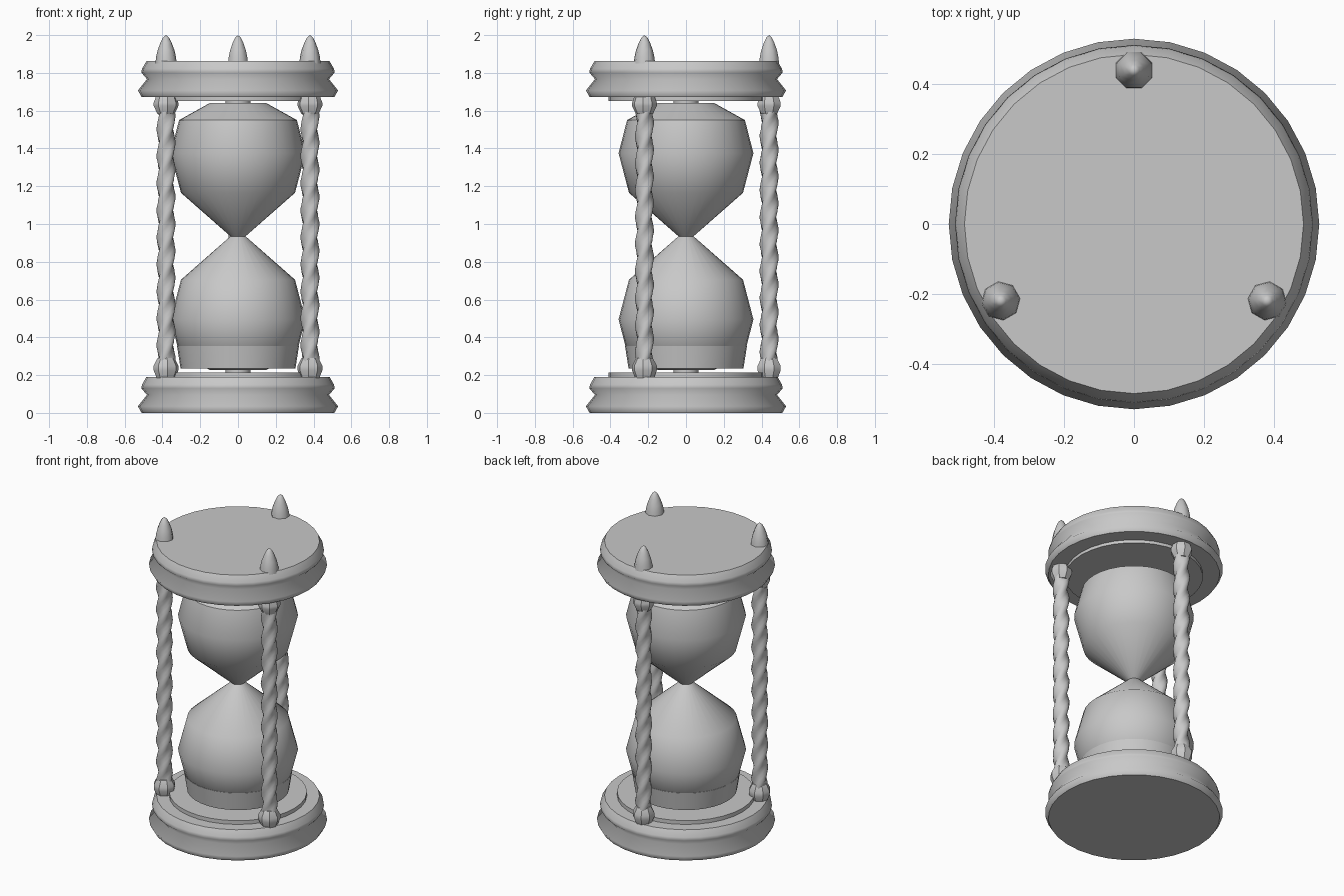
import bpy, bmesh, math
from math import pi, sin, cos, radians

if "Cube" in bpy.data.objects:
    bpy.data.objects.remove(bpy.data.objects["Cube"])

gray = bpy.data.materials.new("plain gray")
gray.diffuse_color = (0.58, 0.58, 0.58, 1)
gray.use_nodes = True
gray.node_tree.nodes["Principled BSDF"].inputs["Base Color"].default_value = gray.diffuse_color


def lathe(name, profile, n=32, pos=(0, 0), start=0.0, sharp=40, lobe=None):
    """Revolve (radius, z) points, low to high; lobe(angle, z) adds to the radius."""
    bm = bmesh.new()
    rings = []
    for r, z in profile:
        if r == 0:
            rings.append([bm.verts.new((pos[0], pos[1], z))])
            continue
        ring = []
        for i in range(n):
            a = start + 2 * pi * i / n
            rr = r + (lobe(a, z) if lobe else 0)
            ring.append(bm.verts.new((pos[0] + rr * cos(a), pos[1] + rr * sin(a), z)))
        rings.append(ring)
    for lo, hi in zip(rings, rings[1:]):
        for i in range(n):
            j = (i + 1) % n
            if len(hi) == 1:
                f = bm.faces.new((lo[i], lo[j], hi[0]))
            elif len(lo) == 1:
                f = bm.faces.new((lo[0], hi[j], hi[i]))
            else:
                f = bm.faces.new((lo[i], lo[j], hi[j], hi[i]))
            f.smooth = True
    # flat end caps
    if len(rings[0]) > 1:
        bm.faces.new(rings[0][::-1])
    if len(rings[-1]) > 1:
        bm.faces.new(rings[-1])
    bm.normal_update()
    for e in bm.edges:
        if e.calc_face_angle(0) > radians(sharp) or not all(f.smooth for f in e.link_faces):
            e.smooth = False
    me = bpy.data.meshes.new(name)
    bm.to_mesh(me)
    bm.free()
    me.materials.append(gray)
    ob = bpy.data.objects.new(name, me)
    bpy.context.collection.objects.link(ob)
    return ob


# moulded end plates (same way up) with inner discs and glass seats
molding = [(0.51, 0), (0.53, 0.035), (0.482, 0.095), (0.512, 0.13), (0.508, 0.15), (0.485, 0.19)]
lathe("base_plate", molding, sharp=100)
lathe("top_plate", [(r, z + 1.672) for r, z in molding], sharp=100)
lathe("base_disc", [(0.41, 0.18), (0.41, 0.215)])
lathe("top_disc", [(0.41, 1.652), (0.41, 1.69)])
lathe("lower_seat", [(0.065, 0.2), (0.065, 0.24)])
lathe("upper_seat", [(0.065, 1.63), (0.065, 1.66)])

# glass bulbs meeting at the neck
lathe("glass", [(0.15, 0.228), (0.30, 0.31), (0.312, 0.32), (0.357, 0.495), (0.302, 0.705),
                (0.04, 0.935), (0.302, 1.165), (0.357, 1.375), (0.312, 1.55), (0.15, 1.64)])
# sand
lathe("lower_sand", [(0.304, 0.235), (0.323, 0.355)])
lathe("upper_sand", [(0.03, 0.94), (0.296, 1.167), (0.328, 1.28)])


# three twisted posts with collars and finials
def twist(a, z):
    return 0.008 * cos(3 * a - 2 * pi * z / 0.143)


steps = 56
for k in range(3):
    ang = radians(90 + 120 * k)
    p = (0.44 * cos(ang), 0.44 * sin(ang))
    s = ang + pi / 8
    lathe(f"post_{k + 1}", [(0.043, 0.25 + 1.37 * i / steps) for i in range(steps + 1)],
          n=12, pos=p, start=ang, lobe=twist, sharp=60)
    lathe(f"lower_collar_{k + 1}", [(0.05, 0.185), (0.066, 0.225), (0.066, 0.25), (0.045, 0.29)],
          n=8, pos=p, start=s)
    lathe(f"upper_collar_{k + 1}", [(0.045, 1.582), (0.066, 1.625), (0.066, 1.642), (0.05, 1.685)],
          n=8, pos=p, start=s)
    lathe(f"finial_{k + 1}", [(0.057, 1.85), (0.053, 1.885), (0.045, 1.92), (0.03, 1.96),
                              (0.016, 1.987), (0, 2.0)], n=8, pos=p, start=s, sharp=70)
